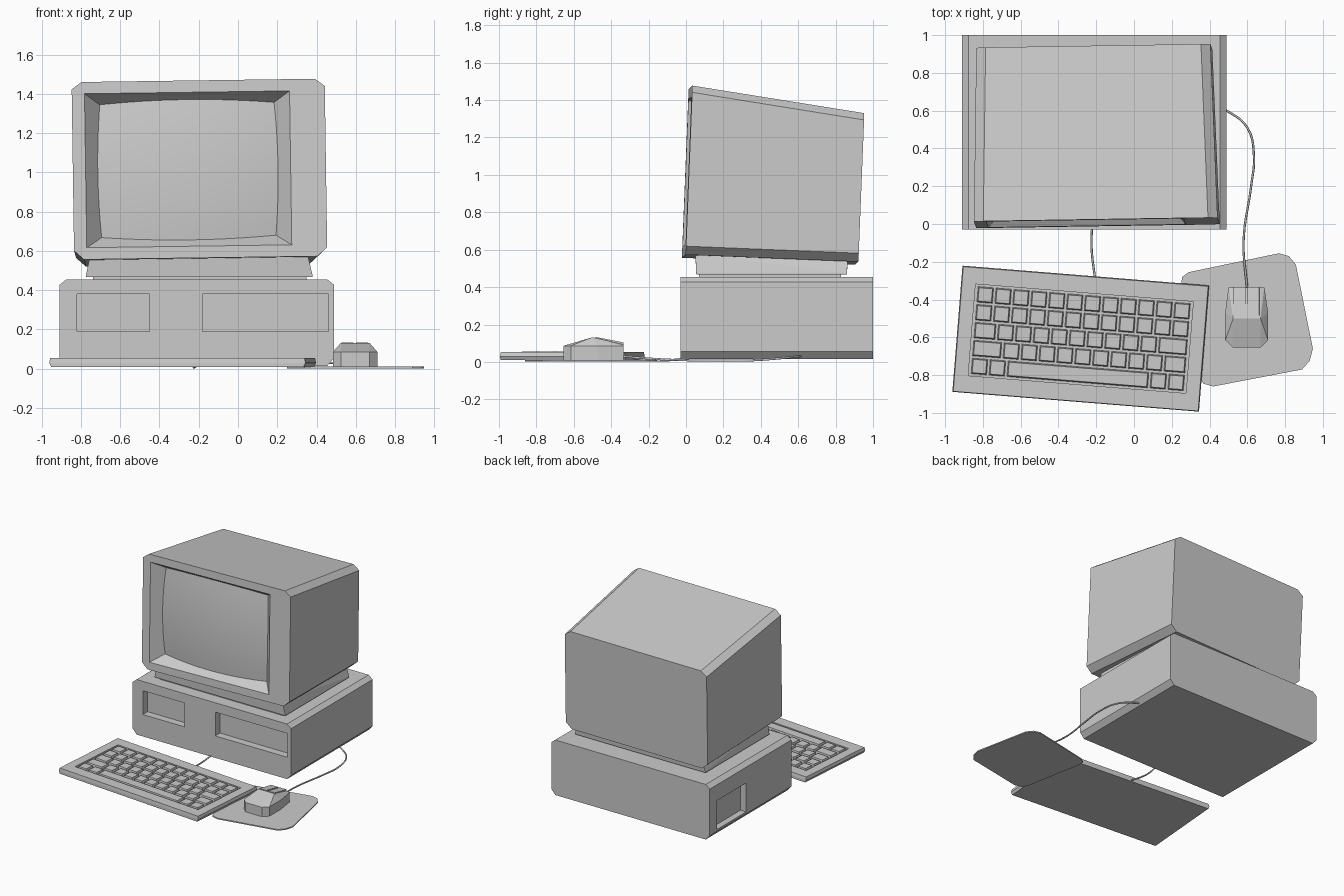
import bpy, bmesh
from math import radians
from mathutils import Matrix, Euler

if "Cube" in bpy.data.objects:
    bpy.data.objects.remove(bpy.data.objects["Cube"])


def finish(name, bm, matrix=None):
    bmesh.ops.recalc_face_normals(bm, faces=bm.faces)
    mesh = bpy.data.meshes.new(name)
    bm.to_mesh(mesh)
    bm.free()
    obj = bpy.data.objects.new(name, mesh)
    bpy.context.collection.objects.link(obj)
    if matrix:
        obj.matrix_world = matrix
    return obj


def add_loft(bm, rings):
    """Skin a list of equal-length rings and cap both ends."""
    loops = [[bm.verts.new(p) for p in ring] for ring in rings]
    n = len(loops[0])
    for a, b in zip(loops, loops[1:]):
        for i in range(n):
            j = (i + 1) % n
            bm.faces.new((a[i], a[j], b[j], b[i]))
    bm.faces.new(loops[0])
    bm.faces.new(loops[-1])


def loft(name, rings, matrix=None):
    bm = bmesh.new()
    add_loft(bm, rings)
    return finish(name, bm, matrix)


def rect(x0, x1, y0, y1, z):
    return [(x0, y0, z), (x1, y0, z), (x1, y1, z), (x0, y1, z)]


def box(name, x0, x1, y0, y1, z0, z1, matrix=None):
    return loft(name, [rect(x0, x1, y0, y1, z) for z in (z0, z1)], matrix)


def hull(name, points):
    bm = bmesh.new()
    for p in points:
        bm.verts.new(p)
    bmesh.ops.convex_hull(bm, input=bm.verts)
    bmesh.ops.dissolve_limit(bm, angle_limit=radians(1), verts=bm.verts, edges=bm.edges)
    return finish(name, bm)


def cut(obj, cutter):
    cutter.hide_render = True
    cutter.display_type = 'WIRE'
    mod = obj.modifiers.new("recess", 'BOOLEAN')
    mod.operation = 'DIFFERENCE'
    mod.solver = 'EXACT'
    mod.object = cutter


def chamfered(x0, x1, z0, z1, y, cx, top, bottom):
    """Upright rectangle with its four corners cut off."""
    return [(x, y, z) for x, z in (
        (x0 + cx, z0), (x1 - cx, z0), (x1, z0 + bottom), (x1, z1 - top),
        (x1 - cx, z1), (x0 + cx, z1), (x0, z1 - top), (x0, z0 + bottom))]


def cord(name, points, radius=0.006):
    curve = bpy.data.curves.new(name, 'CURVE')
    curve.dimensions = '3D'
    curve.bevel_depth = radius
    curve.bevel_resolution = 1
    curve.resolution_u = 5
    spline = curve.splines.new('BEZIER')
    spline.bezier_points.add(len(points) - 1)
    for bp, p in zip(spline.bezier_points, points):
        bp.co = p
        bp.handle_left_type = bp.handle_right_type = 'AUTO'
    bpy.context.collection.objects.link(bpy.data.objects.new(name, curve))


# Computer case with two drive bays and a side switch recess
case = loft("computer_case", [chamfered(-0.91, 0.49, 0.015, 0.455, y, 0.035, 0.028, 0.04)
                              for y in (-0.03, 1.0)])
cut(case, box("left_bay_cutter", -0.82, -0.45, -0.1, 0.03, 0.19, 0.38))
cut(case, box("right_bay_cutter", -0.18, 0.46, -0.1, 0.03, 0.19, 0.38))
cut(case, box("switch_cutter", -1.0, -0.86, 0.54, 0.91, 0.07, 0.30))

# Monitor stand: thin plate and tapered neck
box("stand_plate", -0.74, 0.35, 0.07, 0.83, 0.45, 0.47)
hull("stand_neck", rect(-0.775, 0.38, 0.055, 0.86, 0.475) + rect(-0.775, 0.38, 0.055, 0.86, 0.468)
     + [(-0.755, 0.05, 0.57), (0.355, 0.05, 0.58), (-0.755, 0.865, 0.535), (0.355, 0.865, 0.545)])

# Monitor shell, tipped back and turned slightly
tilt = (Matrix.Translation((-0.19, -0.012, 0.565))
        @ Euler((radians(-2.3), radians(-0.8), radians(0.9))).to_matrix().to_4x4())
monitor = loft("monitor_shell", [
    chamfered(-0.645, 0.645, 0, 0.905, 0, 0.05, 0.037, 0.045),
    chamfered(-0.62, 0.62, 0, 0.795, 0.925, 0.05, 0.037, 0.045)], tilt)


# Sloped screen opening
def opening(y):
    t = y / 0.09
    a, b = 0.5225 - 0.08 * t, 0.3925 - 0.055 * t
    cx, cz = -0.0575, 0.4525
    return [(cx - a, y, cz - b), (cx + a, y, cz - b), (cx + a, y, cz + b), (cx - a, y, cz + b)]


cut(monitor, loft("screen_cutter", [opening(-0.01), opening(0.13)], tilt))

# Domed glass whose edge meets the sloped opening in a gentle curve
bm = bmesh.new()
bmesh.ops.create_grid(bm, x_segments=16, y_segments=12, size=1)
for v in bm.verts:
    x, z = v.co.x * 0.465, v.co.y * 0.36
    v.co = (x - 0.0575, 0.035 + 0.17 * (x * x + z * z), z + 0.4525)
for f in bm.faces:
    f.smooth = True
screen = finish("screen_glass", bm, tilt)
if sum(p.normal.y for p in screen.data.polygons) > 0:
    screen.data.flip_normals()

# Keyboard body with a sunken key well
desk = Matrix.Translation((-0.282, -0.607, 0)) @ Matrix.Rotation(radians(-4.6), 4, 'Z')
keyboard = loft("keyboard_body", [
    rect(-0.645, 0.645, -0.335, 0.335, 0.01),
    rect(-0.655, 0.655, -0.335, 0.335, 0.03),
    rect(-0.65, 0.65, -0.332, 0.33, 0.054)], desk)
cut(keyboard, box("key_well_cutter", -0.578, 0.578, -0.243, 0.243, 0.03, 0.1, desk))

# Tapered keys, five rows of twelve units
rows = [[1] * 12, [1] * 12, [1.3] + [1] * 9 + [1.7],
        [1.7] + [1] * 9 + [1.3], [1, 1, 8, 1, 1]]
unit, pitch = 1.14 / 12, 0.475 / 5
bm = bmesh.new()
for r, row in enumerate(rows):
    x, y1 = -0.57, 0.2375 - r * pitch
    for w in row:
        x0, x1, y0 = x, x + w * unit, y1 - pitch
        add_loft(bm, [rect(x0 + g, x1 - g, y0 + g, y1 - g, z)
                      for g, z in ((0.006, 0.028), (0.012, 0.056))])
        x = x1
finish("keyboard_keys", bm, desk)

# Mouse mat with cut corners
mat = [(0.29, -0.255), (0.768, -0.155), (0.82, -0.17), (0.857, -0.215), (0.947, -0.66),
       (0.93, -0.725), (0.89, -0.77), (0.42, -0.86), (0.367, -0.845), (0.34, -0.80),
       (0.25, -0.32), (0.255, -0.28)]
loft("mouse_mat", [[(x, y, z) for x, y in mat] for z in (0.002, 0.011)])

# Mouse: wedge body with a raised button block
outline = [(0.50, -0.335), (0.69, -0.335), (0.71, -0.47), (0.71, -0.615), (0.67, -0.655),
           (0.525, -0.655), (0.483, -0.615), (0.483, -0.47)]
hull("mouse_body", [(x, y, z) for x, y in outline for z in (0.008, 0.086)]
     + [(x, y, z) for x in (0.525, 0.67) for y, z in ((-0.335, 0.093), (-0.50, 0.132))])
for i, x in enumerate((0.525, 0.599)):
    loft(f"mouse_button_{i + 1}", [[(x + a, -0.333, 0.08 + h), (x + b, -0.333, 0.08 + h),
                                    (x + b, -0.485, 0.11 + h), (x + a, -0.485, 0.11 + h)]
                                   for a, b, h in ((0, 0.066, 0), (0.002, 0.064, 0.024))])

# Cords
cord("mouse_cord", [(0.42, 0.63, 0.03), (0.49, 0.60, 0.03), (0.60, 0.51, 0.02),
                    (0.635, 0.36, 0.009), (0.62, 0.20, 0.008), (0.58, -0.09, 0.012),
                    (0.60, -0.35, 0.03)])
cord("keyboard_cord", [(-0.22, 0.02, 0.025), (-0.225, -0.12, 0.007), (-0.205, -0.30, 0.022)])
